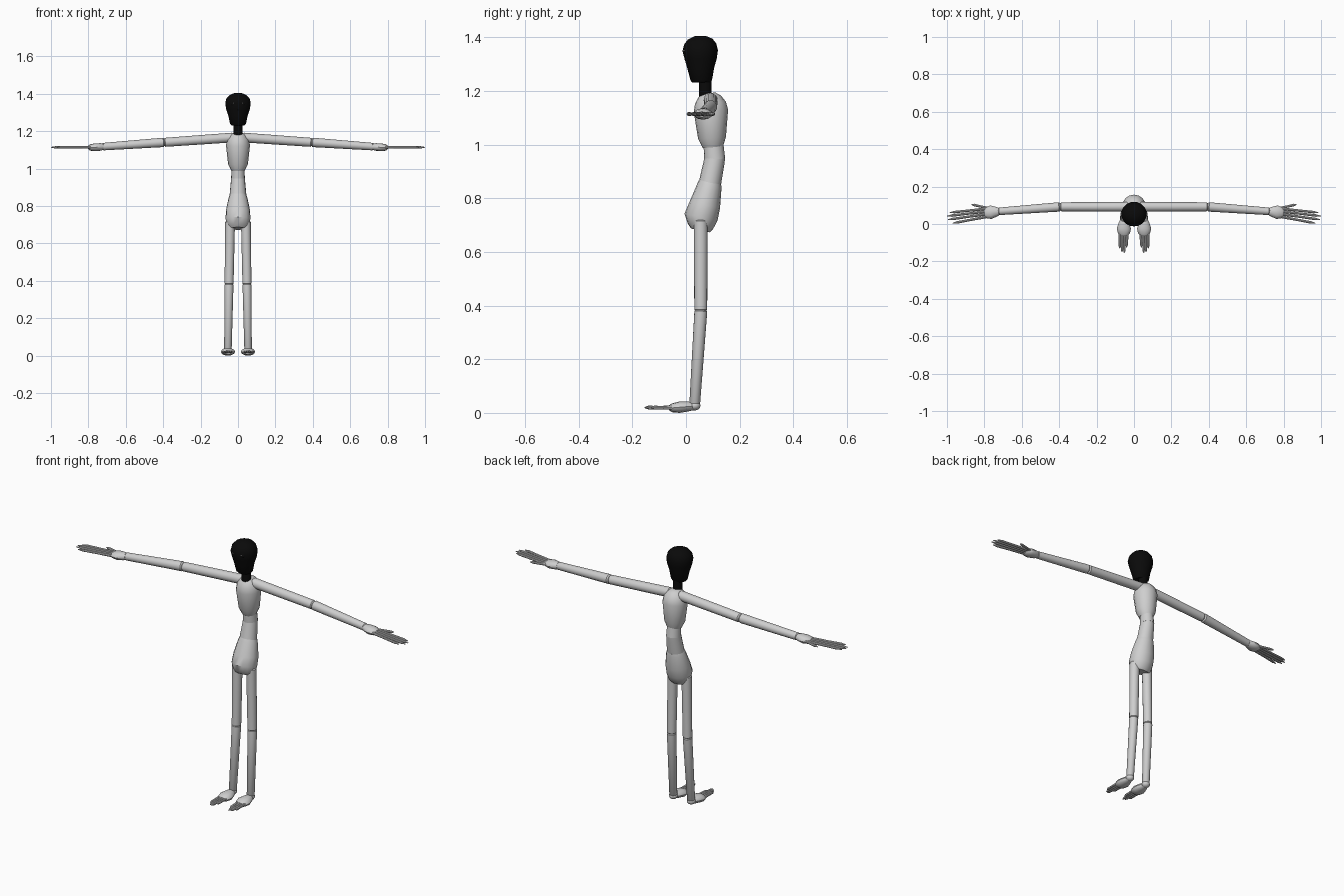
import bpy, bmesh, math
from mathutils import Vector

cube = bpy.data.objects.get("Cube")
if cube:
    bpy.data.objects.remove(cube)


def material(name, rgb):
    m = bpy.data.materials.new(name)
    m.use_nodes = True
    m.diffuse_color = (*rgb, 1)
    bsdf = next(n for n in m.node_tree.nodes if n.type == 'BSDF_PRINCIPLED')
    bsdf.inputs['Base Color'].default_value = (*rgb, 1)
    return m


GREY = material("pale grey", (0.62, 0.62, 0.62))
BLACK = material("black", (0.003, 0.003, 0.003))
WHITE = material("tooth white", (0.8, 0.8, 0.8))


def finish(name, bm, mat):
    bmesh.ops.recalc_face_normals(bm, faces=bm.faces)
    me = bpy.data.meshes.new(name)
    bm.to_mesh(me)
    bm.free()
    me.materials.append(mat)
    ob = bpy.data.objects.new(name, me)
    bpy.context.collection.objects.link(ob)
    bpy.ops.object.select_all(action='DESELECT')
    ob.select_set(True)
    bpy.context.view_layer.objects.active = ob
    bpy.ops.object.shade_smooth_by_angle(angle=math.radians(35))
    return ob


def loft(name, sections, mat=GREY, sides=16):
    """Skin elliptical rings (centre, width radius, depth radius) square to the part's axis."""
    bm = bmesh.new()
    axis = (Vector(sections[-1][0]) - Vector(sections[0][0])).normalized()
    upright = abs(axis.z) > 0.7
    side = Vector((1, 0, 0)) if upright else axis.cross(Vector((0, 0, 1)))
    side = (side - axis * side.dot(axis)).normalized()
    depth = axis.cross(side)
    rings = []
    for centre, a, b in sections:
        ring = []
        for i in range(sides):
            t = math.tau * i / sides
            ring.append(bm.verts.new(Vector(centre) + side * a * math.cos(t) + depth * b * math.sin(t)))
        rings.append(ring)
    for lo, hi in zip(rings, rings[1:]):
        for i in range(sides):
            j = (i + 1) % sides
            bm.faces.new((lo[i], lo[j], hi[j], hi[i]))
    bm.faces.new(rings[0])
    bm.faces.new(rings[-1])
    return finish(name, bm, mat)


def limb(name, a, b, ra, rb):
    """Tapered segment with a narrowed rounded collar at both ends."""
    a, b = Vector(a), Vector(b)
    stops = ((0, .6, ra), (.03, 1, ra), (.97, 1, rb), (1, .6, rb))
    return loft(name, [(a.lerp(b, t), r * k, r * k) for t, k, r in stops])


def digit(name, a, b, r):
    """Slim finger or toe with a pointed tip."""
    a, b = Vector(a), Vector(b)
    stops = ((0, .8), (.12, 1), (.5, .85), (.88, .9), (1, .25))
    return loft(name, [(a.lerp(b, t), r * k, r * k) for t, k in stops], sides=8)


def ball(name, centre, size, mat=GREY, segments=16):
    bm = bmesh.new()
    bmesh.ops.create_uvsphere(bm, u_segments=segments, v_segments=segments // 2, radius=1)
    bmesh.ops.scale(bm, vec=size, verts=bm.verts)
    bmesh.ops.translate(bm, vec=centre, verts=bm.verts)
    return finish(name, bm, mat)


# Trunk
loft("chest", [((0, .10, .995), .036, .038), ((0, .097, 1.03), .053, .052),
               ((0, .093, 1.13), .064, .064), ((0, .091, 1.16), .058, .058),
               ((0, .088, 1.185), .042, .042), ((0, .085, 1.197), .022, .025)])
loft("waist", [((0, .102, 1.01), .034, .037), ((0, .107, .95), .037, .039)])
loft("abdomen", [((0, .108, .96), .036, .038), ((0, .105, .94), .038, .039),
                 ((0, .087, .85), .046, .042)])
loft("pelvis", [((0, .09, .865), .044, .042), ((0, .087, .85), .05, .046),
                ((0, .07, .78), .065, .058), ((0, .056, .735), .066, .063),
                ((0, .054, .70), .06, .048), ((0, .054, .685), .05, .036)])

# Head: neck and tapered skull
loft("neck", [((0, .072, 1.18), .024, .023), ((0, .072, 1.27), .024, .023)], BLACK)
loft("skull", [((0, .058, 1.237), .036, .034), ((0, .057, 1.245), .043, .040),
               ((0, .055, 1.29), .052, .050), ((0, .055, 1.325), .064, .060),
               ((0, .053, 1.355), .068, .066), ((0, .053, 1.38), .062, .060),
               ((0, .053, 1.398), .046, .046), ((0, .053, 1.41), .018, .02)], BLACK, 20)

# Face: sockets, nose, pupils and two rows of teeth
ball("nose", (0, .002, 1.325), (.007, .008, .012), BLACK, 8)
for i in range(5):
    x = (i - 2) * .011
    y = .008 + abs(x) * .3
    ball(f"upper_tooth_{i}", (x, y - .004, 1.306), (.0035, .004, .006), WHITE, 8)
    ball(f"lower_tooth_{i}", (x * .8, y + .008, 1.262), (.003, .004, .004), WHITE, 8)

for s, label in ((1, "left"), (-1, "right")):
    ball(label + "_eye_socket", (s * .025, .005, 1.352), (.016, .012, .014), BLACK, 12)
    ball(label + "_pupil", (s * .025, -.008, 1.355), (.003, .003, .003), WHITE, 8)

    # Arm
    limb(label + "_upper_arm", (s * .02, .092, 1.172), (s * .40, .092, 1.145), .026, .024)
    limb(label + "_forearm", (s * .39, .092, 1.146), (s * .73, .067, 1.122), .025, .020)
    loft(label + "_hand", [((s * .71, .068, 1.122), .014, .014), ((s * .735, .066, 1.121), .026, .020),
                           ((s * .765, .063, 1.119), .036, .021), ((s * .79, .060, 1.118), .030, .017),
                           ((s * .80, .059, 1.118), .018, .010)], sides=12)
    for i, reach in enumerate((.985, 1.0, .995, .97)):
        digit(f"{label}_finger_{i}", (s * .775, .083 - i * .014, 1.119),
              (s * reach, .061 - i * .019, 1.119), .0075)
    digit(label + "_thumb", (s * .75, .078, 1.119), (s * .87, .105, 1.119), .0075)

    # Leg
    limb(label + "_thigh", (s * .042, .055, .73), (s * .048, .055, .38), .026, .024)
    limb(label + "_shin", (s * .048, .056, .395), (s * .054, .032, .03), .024, .020)
    ball(label + "_heel", (s * .054, .032, .032), (.022, .022, .018))
    loft(label + "_foot", [((s * .054, .035, .03), .014, .013), ((s * .054, .01, .029), .027, .018),
                           ((s * .054, -.025, .026), .038, .021), ((s * .054, -.05, .024), .032, .017),
                           ((s * .054, -.063, .023), .018, .010)], sides=12)
    for i, reach in enumerate((-.125, -.155, -.15, -.13)):
        digit(f"{label}_toe_{i}", (s * (.034 + i * .014), -.035, .025),
              (s * (.040 + i * .012), reach, .025), .0075)

# Stand the lowest point exactly on the ground
lowest = min(v.co.z for o in bpy.data.objects if o.type == 'MESH' for v in o.data.vertices)
for o in bpy.data.objects:
    if o.type == 'MESH':
        o.location.z -= lowest
